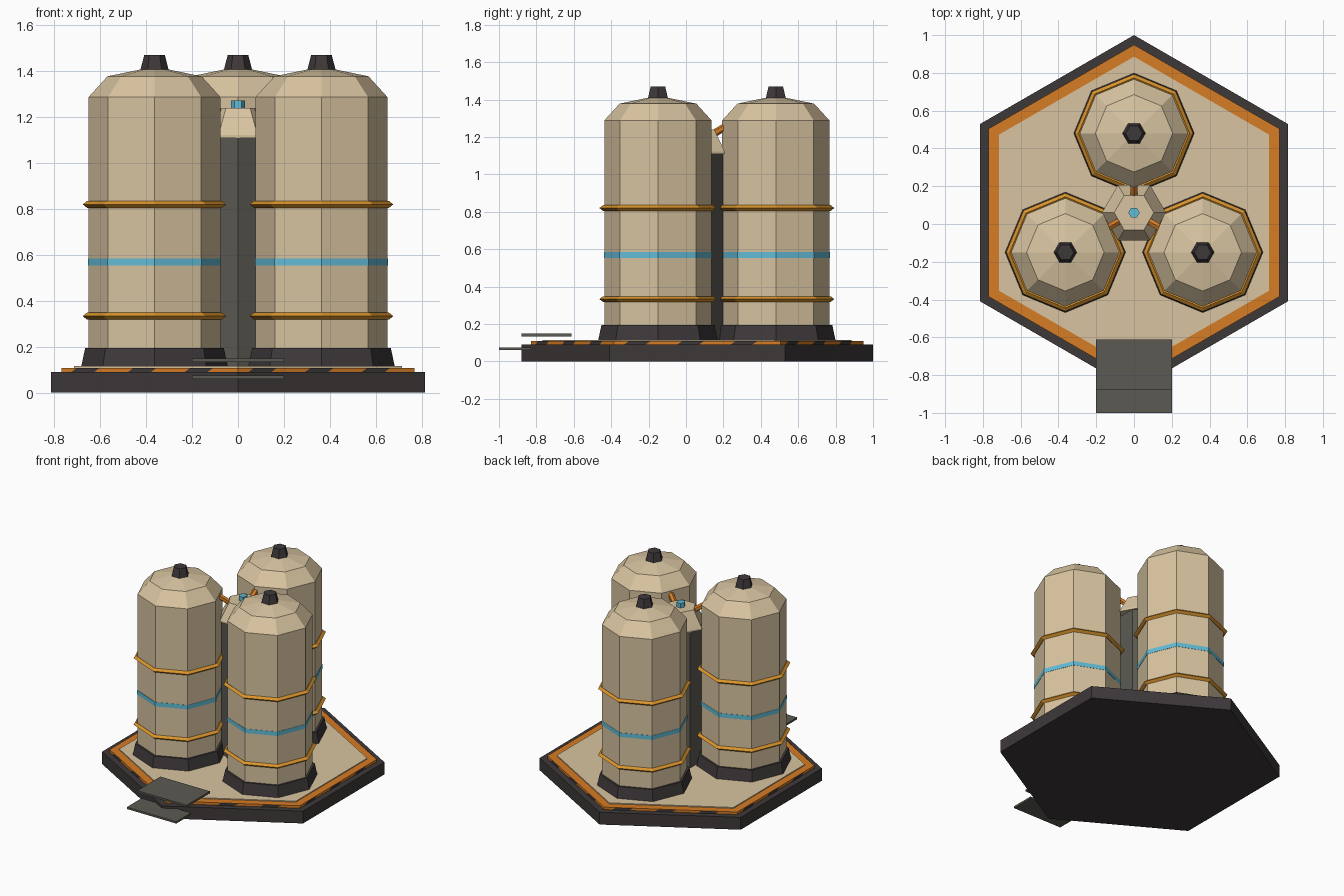
import bpy, bmesh, math
from mathutils import Vector, Matrix

if "Cube" in bpy.data.objects:
    bpy.data.objects.remove(bpy.data.objects["Cube"])


def material(name, r, g, b):
    lin = [((c / 255 + 0.055) / 1.055) ** 2.4 for c in (r, g, b)]
    m = bpy.data.materials.new(name)
    m.diffuse_color = (*lin, 1)
    m.use_nodes = True
    m.node_tree.nodes["Principled BSDF"].inputs["Base Color"].default_value = m.diffuse_color
    return m


TAN = material("sand tan", 216, 196, 160)
DARK = material("charcoal", 62, 56, 57)
GREY = material("steel grey", 92, 90, 83)
ORANGE = material("orange", 214, 124, 36)
AMBER = material("amber", 218, 148, 44)
BLUE = material("light blue", 98, 188, 214)

HUB = Vector((0, 0.06, 0))      # centre of the pad
TANK_DIST = 0.42


def finish(name, bm, mat):
    bmesh.ops.recalc_face_normals(bm, faces=bm.faces)
    me = bpy.data.meshes.new(name)
    bm.to_mesh(me)
    bm.free()
    me.materials.append(mat)
    ob = bpy.data.objects.new(name, me)
    bpy.context.collection.objects.link(ob)
    return ob


def lathe(name, profile, sides, mat, centre=HUB, turn=0.0, closed=False):
    """Flat-faced solid of revolution; closed=True loops the profile (ring)."""
    bm = bmesh.new()
    rings = []
    for r, z in profile:
        rings.append([bm.verts.new((centre.x + r * math.cos(turn + math.tau * i / sides),
                                    centre.y + r * math.sin(turn + math.tau * i / sides), z))
                      for i in range(sides)])
    pairs = list(zip(rings, rings[1:]))
    if closed:
        pairs.append((rings[-1], rings[0]))
    else:
        bm.faces.new(rings[0])
        bm.faces.new(rings[-1])
    for a, b in pairs:
        for i in range(sides):
            j = (i + 1) % sides
            bm.faces.new((a[i], a[j], b[j], b[i]))
    return finish(name, bm, mat)


def box(name, lo, hi, mat):
    bm = bmesh.new()
    lo, hi = Vector(lo), Vector(hi)
    bmesh.ops.create_cube(bm, size=1, matrix=Matrix.Translation((lo + hi) / 2)
                          @ Matrix.Diagonal((*(hi - lo), 1)))
    return finish(name, bm, mat)


def rod(name, a, b, radius, sides, mat):
    bm = bmesh.new()
    d = b - a
    rot = d.to_track_quat('Z', 'Y').to_matrix().to_4x4()
    bmesh.ops.create_cone(bm, cap_ends=True, segments=sides, radius1=radius, radius2=radius,
                          depth=d.length, matrix=Matrix.Translation((a + b) / 2) @ rot)
    return finish(name, bm, mat)


# Hexagonal pad with orange border and tan deck
POINT = math.pi / 2
lathe("pad_base", [(0.94, 0), (0.94, 0.09)], 6, DARK, turn=POINT)
lathe("pad_border", [(0.889, 0.09), (0.889, 0.108)], 6, ORANGE, turn=POINT)
lathe("pad_deck", [(0.826, 0.10), (0.826, 0.115)], 6, TAN, turn=POINT)

# Dark slanted dashes on the border edge
bm = bmesh.new()
for k in range(6):
    a0, a1 = POINT + k * math.pi / 3, POINT + (k + 1) * math.pi / 3
    p, q = [HUB + 0.8915 * Vector((math.cos(a), math.sin(a), 0)) for a in (a0, a1)]
    for t in (0.06, 0.38, 0.70):
        corners = [(t, 0.09), (t + 0.13, 0.09), (t + 0.16, 0.108), (t + 0.03, 0.108)]
        bm.faces.new([bm.verts.new(p.lerp(q, s) + Vector((0, 0, z))) for s, z in corners])
finish("border_dashes", bm, DARK)

# Two ramp plates at the front
box("ramp_upper_plate", (-0.2, -0.88, 0.134), (0.2, -0.612, 0.149), GREY)
box("ramp_lower_plate", (-0.2, -1.0, 0.06), (0.2, -0.83, 0.074), GREY)

# Central column, hood and beacon
lathe("column", [(0.145, 0.11), (0.145, 1.11)], 6, GREY, turn=POINT)
lathe("column_hood", [(0.17, 1.11), (0.17, 1.122), (0.105, 1.24)], 6, TAN)
lathe("beacon", [(0.03, 1.235), (0.03, 1.273)], 6, BLUE)

# Three tanks around the column, each with a feed pipe
for label, deg in (("back", 90), ("left", 210), ("right", 330)):
    d = Vector((math.cos(math.radians(deg)), math.sin(math.radians(deg)), 0))
    c = HUB + d * TANK_DIST
    lathe(label + "_tank_foot", [(0.32, 0.11), (0.302, 0.195)], 8, DARK, c)
    lathe(label + "_tank_body", [(0.287, 0.19), (0.287, 1.288), (0.205, 1.378), (0.06, 1.408)],
          8, TAN, c)
    lathe(label + "_tank_stripe", [(0.284, 0.553), (0.289, 0.553), (0.289, 0.584), (0.284, 0.584)],
          8, BLUE, c, closed=True)
    for part, z in (("lower", 0.333), ("upper", 0.82)):
        lathe(f"{label}_tank_{part}_hoop",
              [(0.275, z), (0.294, z - 0.015), (0.313, z), (0.294, z + 0.015)],
              8, AMBER, c, closed=True)
    lathe(label + "_tank_cap", [(0.063, 1.40), (0.045, 1.47)], 6, DARK, c)
    rod(label + "_feed_pipe", HUB + d * 0.06 + Vector((0, 0, 1.20)),
        HUB + d * 0.18 + Vector((0, 0, 1.273)), 0.02, 6, ORANGE)
